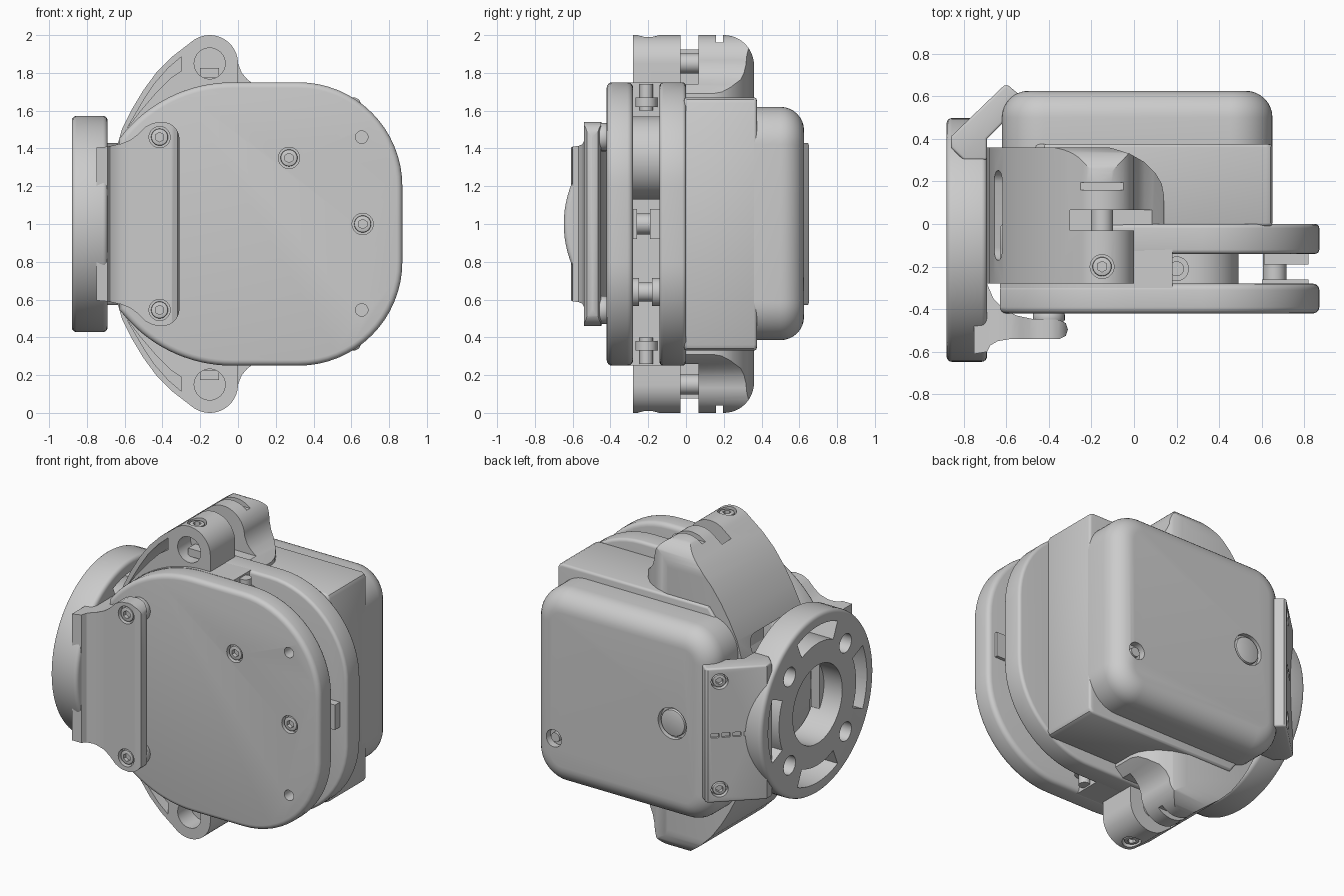
import bpy, bmesh
from math import sin, cos, radians, pi
from mathutils import Vector, Matrix

if "Cube" in bpy.data.objects:
    bpy.data.objects.remove(bpy.data.objects["Cube"])


def finish(bm, name):
    bmesh.ops.recalc_face_normals(bm, faces=bm.faces)
    me = bpy.data.meshes.new(name)
    bm.to_mesh(me)
    bm.free()
    ob = bpy.data.objects.new(name, me)
    bpy.context.collection.objects.link(ob)
    return ob


def prism(name, pts, axis, a, b):
    """Extrude a 2D outline along an axis from a to b."""
    put = {'x': lambda u, v: (a, u, v), 'y': lambda u, v: (u, a, v), 'z': lambda u, v: (u, v, a)}[axis]
    bm = bmesh.new()
    f = bm.faces.new([bm.verts.new(put(u, v)) for u, v in pts])
    ext = bmesh.ops.extrude_face_region(bm, geom=[f])['geom']
    shift = Vector([b - a if c == axis else 0 for c in 'xyz'])
    bmesh.ops.translate(bm, vec=shift, verts=[e for e in ext if isinstance(e, bmesh.types.BMVert)])
    return finish(bm, name)


def cyl(name, r, p0, p1, n=32):
    p0, p1 = Vector(p0), Vector(p1)
    d = p1 - p0
    m = Matrix.Translation((p0 + p1) / 2) @ d.to_track_quat('Z', 'Y').to_matrix().to_4x4()
    bm = bmesh.new()
    bmesh.ops.create_cone(bm, cap_ends=True, segments=n, radius1=r, radius2=r, depth=d.length, matrix=m)
    return finish(bm, name)


def box(name, x0, x1, y0, y1, z0, z1):
    return prism(name, [(x0, y0), (x1, y0), (x1, y1), (x0, y1)], 'z', z0, z1)


def apply(ob, mod):
    bpy.context.view_layer.objects.active = ob
    bpy.ops.object.modifier_apply(modifier=mod.name)


def boolean(ob, tool, op='DIFFERENCE'):
    m = ob.modifiers.new('bool', 'BOOLEAN')
    m.object, m.operation, m.solver = tool, op, 'EXACT'
    apply(ob, m)
    bpy.data.objects.remove(tool)


def bevel(ob, w, seg=4, ang=50):
    m = ob.modifiers.new('bevel', 'BEVEL')
    m.width, m.segments, m.limit_method, m.angle_limit = w, seg, 'ANGLE', radians(ang)
    apply(ob, m)
    return ob


def arc(cx, cy, r, a0, a1, n):
    return [(cx + r * cos(radians(a0 + (a1 - a0) * i / n)), cy + r * sin(radians(a0 + (a1 - a0) * i / n)))
            for i in range(n + 1)]


def both(pts, c=1.0):
    """Close an upper half outline with its mirror image about v = c."""
    return pts + [(u, 2 * c - v) for u, v in reversed(pts) if abs(v - c) > 1e-4]


def rrect(x0, x1, z0, z1, r, n=8):
    return (arc(x1 - r, z1 - r, r, 0, 90, n) + arc(x0 + r, z1 - r, r, 90, 180, n)
            + arc(x0 + r, z0 + r, r, 180, 270, n) + arc(x1 - r, z0 + r, r, 270, 360, n))


def screw(ob, p, normal, r=0.056):
    """Sink a socket-head screw into the part at p."""
    p, n = Vector(p), Vector(normal).normalized()
    boolean(ob, cyl('cut', r, p + n * .05, p - n * .035))
    head = cyl('screw', r * .8, p - n * .04, p - n * .006)
    bevel(head, .006, 2)
    boolean(head, cyl('cut', r * .45, p + n * .05, p - n * .03, 6))


# Front and back housing plates, with the filled part between them
left = arc(-.03, 1, .75, 90, 143, 16)
outline = both(arc(.32, 1.2, .55, 0, 90, 16) + left)
front_plate = bevel(prism('front_plate', outline, 'y', -.42, -.28), .03)
back_plate = bevel(prism('back_plate', outline, 'y', -.14, 0), .02)
prism('plate_core', both([(.18, 1.75)] + left[1:]), 'y', -.3, -.12)
for x, z in ((.27, 1.35), (.66, 1.0)):
    screw(front_plate, (x, -.42, z), (0, -1, 0))
for z in (.545, 1.46):
    boolean(front_plate, cyl('cut', .033, (.655, -.5, z), (.655, -.33, z), 24))

# Things visible in the slot between the plates
cyl('slot_wheel', .22, (.27, -.29, 1.35), (.27, -.13, 1.35), 64)
cyl('slot_post', .055, (.66, -.29, 1), (.66, -.13, 1))
box('slot_tab', .61, .82, -.19, -.13, .92, 1.08)
box('slot_tab_base', .6, .82, -.29, -.26, .92, 1.08)
for r, y0, y1 in ((.05, -.29, -.13), (.075, -.29, -.25), (.075, -.18, -.13)):
    cyl('slot_spool', r, (.26, y0, .64), (.26, y1, .64))
for s in (1, -1):
    cyl('slot_screw_head', .058, (.2, -.21, 1 + s * .62), (.2, -.21, 1 + s * .67))
    cyl('slot_screw_shaft', .035, (.2, -.21, 1 + s * .6), (.2, -.21, 1 + s * .74))

# Rear case: square body and rounded cap
case = prism('case_body', both([(.65, 1.64), (.64, 1.66), (.62, 1.67), (-.42, 1.67), (-.55, 1.5)]), 'y', -.01, .375)
bevel(case, .015, 3, 60)
cap = bevel(prism('case_cap', rrect(-.62, .65, .385, 1.62, .2, 12), 'y', .2, .625), .125, 8, 60)
boolean(cap, cyl('cut', .1, (-.34, .7, 1), (-.34, .595, 1), 48))
bevel(cyl('button', .085, (-.34, .59, 1), (-.34, .622, 1), 48), .01, 2)
boolean(cap, cyl('cut', .055, (.5, .7, .68), (.5, .58, .68)))
cyl('socket_pin', .03, (.5, .57, .68), (.5, .61, .68), 24)

# Collar wrapping the case, with clamp ears at top and bottom
half = [(.14, 1.69), (.09, 1.735), (.05, 1.765), (.02, 1.80)] + arc(-.15, 1.85, .15, 0, 132, 20) + [
    (-.35, 1.885), (-.43, 1.805), (-.5, 1.71), (-.56, 1.61), (-.615, 1.5), (-.655, 1.36), (-.68, 1.18), (-.69, 1)]
collar = prism('collar', both(half), 'y', -.28, .36)
plan = [(-.8, -.3), (0, -.3), (0, -.02), (.14, -.02), (.14, .14), (.13, .19), (.1, .24), (.05, .29),
        (-.02, .33), (-.09, .352), (-.16, .37), (-.8, .37)]
boolean(collar, prism('cut', plan, 'z', -.1, 2.1), 'INTERSECT')
side = both([(-.3, 2.05), (.19, 2.05), (.2, 2.0)] + arc(.2, 1.84, .16, 90, 0, 12)[1:])
boolean(collar, prism('cut', side, 'x', -1, 1), 'INTERSECT')
pocket = [(-.3, 1.885), (-.37, 1.825), (-.44, 1.745), (-.5, 1.655), (-.55, 1.57), (-.585, 1.51),
          (-.52, 1.595), (-.43, 1.70), (-.36, 1.77), (-.3, 1.81)]
slot = rrect(-.17, .25, -.07, .07, .06)
for s in (1, -1):
    def zz(z):
        return 1 + s * (z - 1)

    def zbox(x0, x1, y0, y1, a, b):
        return box('cut', x0, x1, y0, y1, min(zz(a), zz(b)), max(zz(a), zz(b)))
    boolean(collar, zbox(-.3, .3, -.03, .065, 1.74, 2.2))
    boolean(collar, zbox(-.25, -.05, .16, .195, 1.96, 2.2))
    boolean(collar, prism('cut', [(x, zz(z)) for x, z in pocket], 'y', -.4, .0))
    boolean(collar, cyl('cut', .082, (-.15, -.4, zz(1.85)), (-.15, -.15, zz(1.85)), 40))
    screw(collar, (-.15, -.2, zz(1.995)), (0, 0, s))
    cyl('clamp_bolt', .052, (-.15, -.1, zz(1.85)), (-.15, .1, zz(1.85)))
    box('clamp_nut', -.2, -.1, -.22, -.14, zz(1.8) - .025, zz(1.8) + .025)
    # Window in the curved side of the collar
    win = prism('cut', slot, 'x', -.05, .1)
    win.matrix_world = Matrix.Translation((-.635, 0, zz(1.42))) @ Matrix.Rotation(radians(s * 20), 4, 'Y')
    bpy.context.view_layer.update()
    boolean(collar, win)

# Round mounting flange on the left
CY, CZ = -.075, 1
flange = bevel(cyl('flange', .572, (-.88, CY, CZ), (-.69, CY, CZ), 96), .025)
boolean(flange, cyl('cut', .25, (-1, CY, CZ), (-.6, CY, CZ), 64))
for k in range(4):
    mid = 90 * k
    ring = arc(CY, CZ, .5, mid - 24, mid + 24, 12) + arc(CY, CZ, .39, mid + 24, mid - 24, 12)
    boolean(flange, prism('cut', ring, 'x', -1, -.6))
    a = radians(mid + 45)
    y, z = CY + .4 * cos(a), CZ + .4 * sin(a)
    boolean(flange, cyl('cut', .06, (-1, y, z), (-.6, y, z), 24))

# Front arm: side fillet profile cut to the waisted front outline
arm_plan = [(-.75, -.61), (-.69, -.6), (-.675, -.57), (-.64, -.55), (-.58, -.54), (-.35, -.54), (-.32, -.525),
            (-.31, -.495), (-.32, -.465), (-.35, -.45), (-.48, -.445), (-.55, -.43), (-.61, -.4), (-.66, -.35),
            (-.69, -.28), (-.75, -.28)]
arm = prism('front_arm', arm_plan, 'z', .3, 1.7)
front = both([(-.8, 1.4), (-.69, 1.41), (-.62, 1.425), (-.57, 1.445), (-.53, 1.475), (-.49, 1.515), (-.45, 1.535)]
             + arc(-.4, 1.45, .09, 90, 0, 8))
boolean(arm, prism('cut', front, 'y', -1, 0), 'INTERSECT')
for z in (.545, 1.46):
    screw(arm, (-.415, -.54, z), (0, -1, 0))
    bevel(cyl('arm_spacer', .075, (-.4, -.46, z), (-.4, -.415, z)), .01, 2)

# Rear arm: slanted plate joining the flange to the case
rear = prism('rear_arm', [(-.86, .41), (-.61, .65), (-.59, .65), (-.53, .6), (-.55, .54), (-.69, .4), (-.69, .3),
                          (-.8, .3), (-.86, .36)], 'z', .57, 1.43)
bevel(rear, .012, 3)
n = Vector((-.24, .25, 0)).normalized()
for z in (.655, 1.345):
    screw(rear, Vector((-.66, .602, z)), n, .05)
for i in range(4):
    g = box('cut', -.035, .035, -.02, .02, -.02, .02)
    t = i / 3
    g.matrix_world = Matrix.Translation((-.78 + .14 * t, .487 + .134 * t, 1)) @ Matrix.Rotation(radians(44), 4, 'Z') \
        @ Matrix.Scale(.7, 4)
    bpy.context.view_layer.update()
    boolean(rear, g)

# Smooth shading that keeps real edges crisp
bpy.ops.object.select_all(action='SELECT')
bpy.ops.object.shade_smooth_by_angle(angle=radians(32))
